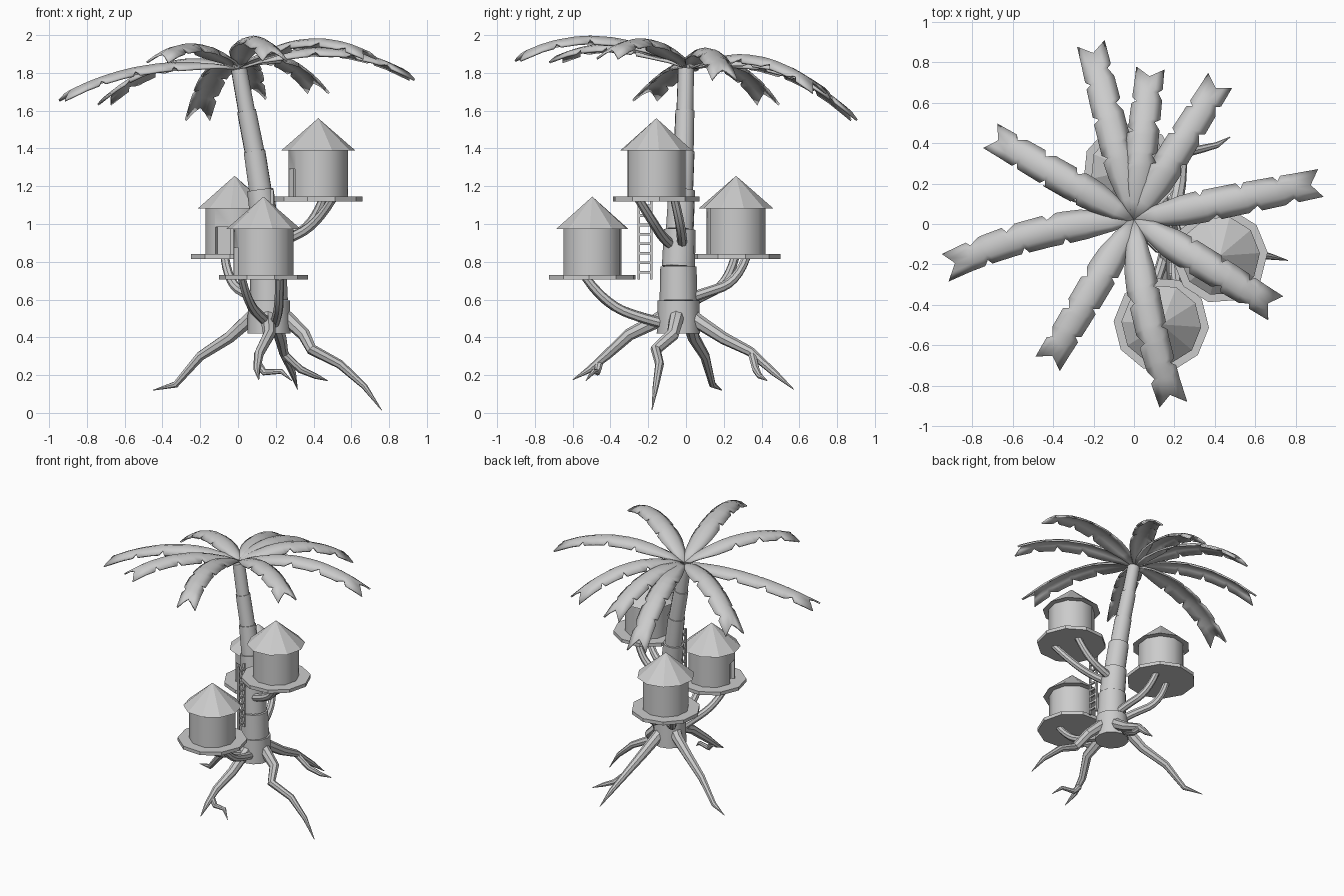
import bpy, math
from math import radians
from mathutils import Vector

if "Cube" in bpy.data.objects:
    bpy.data.objects.remove(bpy.data.objects["Cube"])


def smooth(ob, angle=40):
    bpy.ops.object.select_all(action='DESELECT')
    bpy.context.view_layer.objects.active = ob
    ob.select_set(True)
    bpy.ops.object.shade_smooth_by_angle(angle=radians(angle))


def cone(name, p0, p1, r0, r1, sides=10, turn=0.0):
    """Cylinder, cone or tapered segment running between two points."""
    p0, p1 = Vector(p0), Vector(p1)
    bpy.ops.mesh.primitive_cone_add(vertices=sides, radius1=r0, radius2=r1, depth=(p1 - p0).length)
    ob = bpy.context.object
    ob.name = name
    ob.rotation_euler = (p1 - p0).to_track_quat('Z', 'Y').to_euler()
    if abs((p1 - p0).normalized().z) > 0.9999:
        ob.rotation_euler = (0, 0, radians(turn))
    ob.location = (p0 + p1) / 2
    return ob


def box(name, loc, size, turn=0.0):
    bpy.ops.mesh.primitive_cube_add(size=1, location=loc, rotation=(0, 0, radians(turn)))
    ob = bpy.context.object
    ob.name = name
    ob.scale = size
    return ob


def tube(name, pts, radii, kind='POLY'):
    """Tapered round tube along a path, turned into a mesh."""
    cu = bpy.data.curves.new(name, 'CURVE')
    cu.dimensions = '3D'
    cu.bevel_depth = 1.0
    cu.bevel_resolution = 2
    cu.use_fill_caps = True
    sp = cu.splines.new(kind)
    sp.points.add(len(pts) - 1)
    for q, p, r in zip(sp.points, pts, radii):
        q.co = (*p, 1)
        q.radius = r
    if kind == 'NURBS':
        sp.order_u = 3
        sp.use_endpoint_u = True
        sp.resolution_u = 4
    ob = bpy.data.objects.new(name, cu)
    bpy.context.collection.objects.link(ob)
    bpy.context.view_layer.objects.active = ob
    bpy.ops.object.select_all(action='DESELECT')
    ob.select_set(True)
    bpy.ops.object.convert(target='MESH')
    ob = bpy.context.object
    smooth(ob)
    return ob


# Trunk: stacked tapering segments that lean to the left
path = [(.164, -.04, .42), (.164, -.04, .595), (.16, -.04, .775), (.145, -.033, .97),
        (.118, -.022, 1.18), (.087, -.012, 1.385), (.045, -.006, 1.6), (.005, 0, 1.82)]
radii = [.115, .1, .088, .074, .061, .053, .045]
for i, r in enumerate(radii):
    smooth(cone(f"trunk_segment_{i}", path[i], path[i + 1], r, r * .96, 12))

# Roots: crooked tapering tubes, two of them forked
roots = {
    "right_root": [(.2, -.04, .54), (.26, -.05, .5), (.35, -.07, .415), (.39, -.16, .335),
                   (.54, -.14, .257), (.67, -.16, .14), (.76, -.18, .015)],
    "left_root": [(.1, -.01, .53), (.06, .015, .495), (-.045, .04, .4), (-.2, .1, .3),
                  (-.33, .14, .15), (-.45, .19, .12)],
    "back_root": [(.18, 0, .53), (.2, .07, .48), (.225, .2, .395), (.24, .34, .325),
                  (.29, .47, .21), (.315, .57, .125)],
    "front_root": [(.16, -.1, .52), (.16, -.16, .485), (.165, -.3, .415), (.11, -.415, .31),
                   (.1, -.51, .23), (.11, -.6, .175)],
}
for name, pts in roots.items():
    n = len(pts) - 1
    tube(name, pts, [.042 * (1 - i / n) ** .6 + .002 for i in range(n + 1)])
tube("back_root_fork", [(.245, .35, .31), (.33, .37, .23), (.41, .39, .195), (.475, .43, .17)],
     [.022, .02, .015, .002])
tube("front_root_fork", [(.105, -.46, .26), (.14, -.47, .215), (.23, -.49, .22), (.285, -.53, .17)],
     [.022, .018, .014, .002])


# Huts: round platform, body with a door recess, cone roof
def hut(name, x, y, z, turn):
    cone(name + "_platform", (x, y, z), (x, y, z + .025), .236, .236, 10, turn + 18)
    body = cone(name + "_body", (x, y, z + .02), (x, y, z + .275), .158, .158, 10, turn + 18)
    a = radians(198 + turn)
    door = box(name + "_door_cutter", (x + .155 * math.cos(a), y + .155 * math.sin(a), z + .09),
               (.06, .088, .16), turn + 198)
    door.hide_render = True
    door.hide_set(True)
    cut = body.modifiers.new("door", 'BOOLEAN')
    cut.operation = 'DIFFERENCE'
    cut.object = door
    bpy.context.view_layer.objects.active = body
    bpy.ops.object.modifier_apply(modifier="door")
    bpy.data.objects.remove(door)
    smooth(body)
    cone(name + "_roof", (x, y, z + .268), (x, y, z + .44), .198, 0, 10, turn + 18)


hut("front_hut", .135, -.496, .705, -4)
hut("right_hut", .425, -.157, 1.12, 4)
hut("back_hut", -.018, .265, .815, 48)

# Curved branches holding the platforms
branches = {
    "front_hut": [[(.16, -.1, .475), (.14, -.2, .49), (.05, -.44, .58), (.02, -.53, .715)],
                  [(.19, -.1, .47), (.2, -.2, .49), (.22, -.42, .57), (.22, -.53, .715)]],
    "right_hut": [[(.15, -.06, .88), (.25, -.11, .91), (.42, -.17, 1.0), (.5, -.25, 1.13)],
                  [(.15, -.02, .88), (.25, -.02, .91), (.4, -.03, 1.0), (.45, -.06, 1.13)]],
    "back_hut": [[(.13, 0, .57), (.08, .07, .61), (-.05, .22, .68), (-.07, .26, .825)],
                 [(.17, 0, .6), (.16, .08, .63), (.1, .27, .69), (.07, .32, .825)]],
}
for name, pair in branches.items():
    for i, pts in enumerate(pair):
        tube(f"{name}_branch_{i}", pts, [.028, .027, .025, .023], 'NURBS')

# Ladder from the front platform up to the right one
for s in (-1, 1):
    box("ladder_rail", (.18, -.217 + s * .033, .945), (.014, .014, .475))
for i in range(9):
    box("ladder_rung", (.18, -.217, .745 + i * .05), (.014, .066, .014))


# Fronds: arched blades with torn edges and a forked tip
# Each row: length fraction, left and right half widths
ROWS = [(0, .018, .018), (.12, .05, .05), (.26, .074, .076), (.35, .08, .08), (.37, .055, .08),
        (.39, .08, .08), (.44, .08, .055), (.46, .08, .08), (.57, .08, .078), (.59, .052, .078),
        (.61, .078, .078), (.66, .077, .05), (.68, .077, .077), (.77, .075, .075),
        (.79, .05, .075), (.81, .074, .074), (.86, .073, .05), (.88, .072, .072), (.96, .07, .07)]
BASE = Vector((0, .02, 1.815))


def frond(name, tip, mid_z, bend=0.0):
    tip = Vector(tip)
    flat = Vector((tip.x, tip.y - BASE.y, 0))
    side = Vector((-flat.y, flat.x, 0)).normalized()
    verts, faces = [], []
    for t0, wl, wr in ROWS:
        for k in (-1, -.5, 0, .5, 1):
            t = t0 + (.055 * abs(k) if t0 > .95 else 0)
            # quadratic arch through base, mid and tip heights
            z = (BASE.z * 2 * (t - .5) * (t - 1) + mid_z * 4 * t * (1 - t) + tip.z * 2 * t * (t - .5))
            w = k * (wl if k > 0 else wr)
            p = BASE + flat * t + side * (w + bend * 4 * t * (1 - t))
            p.z = z + .014 - 6.0 * w * w
            verts.append(p)
    for r in range(len(ROWS) - 1):
        for c in range(4):
            i = r * 5 + c
            faces.append((i, i + 5, i + 6, i + 1)[::-1])
    me = bpy.data.meshes.new(name)
    me.from_pydata(verts, [], faces)
    me.update()
    if sum(p.normal.z for p in me.polygons) < 0:
        me.flip_normals()
    ob = bpy.data.objects.new(name, me)
    bpy.context.collection.objects.link(ob)
    smooth(ob)
    thick = ob.modifiers.new("thickness", 'SOLIDIFY')
    thick.thickness = .012
    thick.offset = -1


frond("frond_1", (-.21, .88, 1.58), 1.83)
frond("frond_2", (.08, .76, 1.69), 1.86)
frond("frond_3", (.42, .70, 1.72), 1.88)
frond("frond_4", (.91, .2, 1.79), 1.92)
frond("frond_5", (.69, -.41, 1.90), 1.965)
frond("frond_6", (.19, -.88, 1.89), 1.98, -.03)
frond("frond_7", (-.42, -.68, 1.88), 1.94)
frond("frond_8", (-.92, -.21, 1.68), 1.83, -.05)
frond("frond_9", (-.70, .43, 1.66), 1.85)
